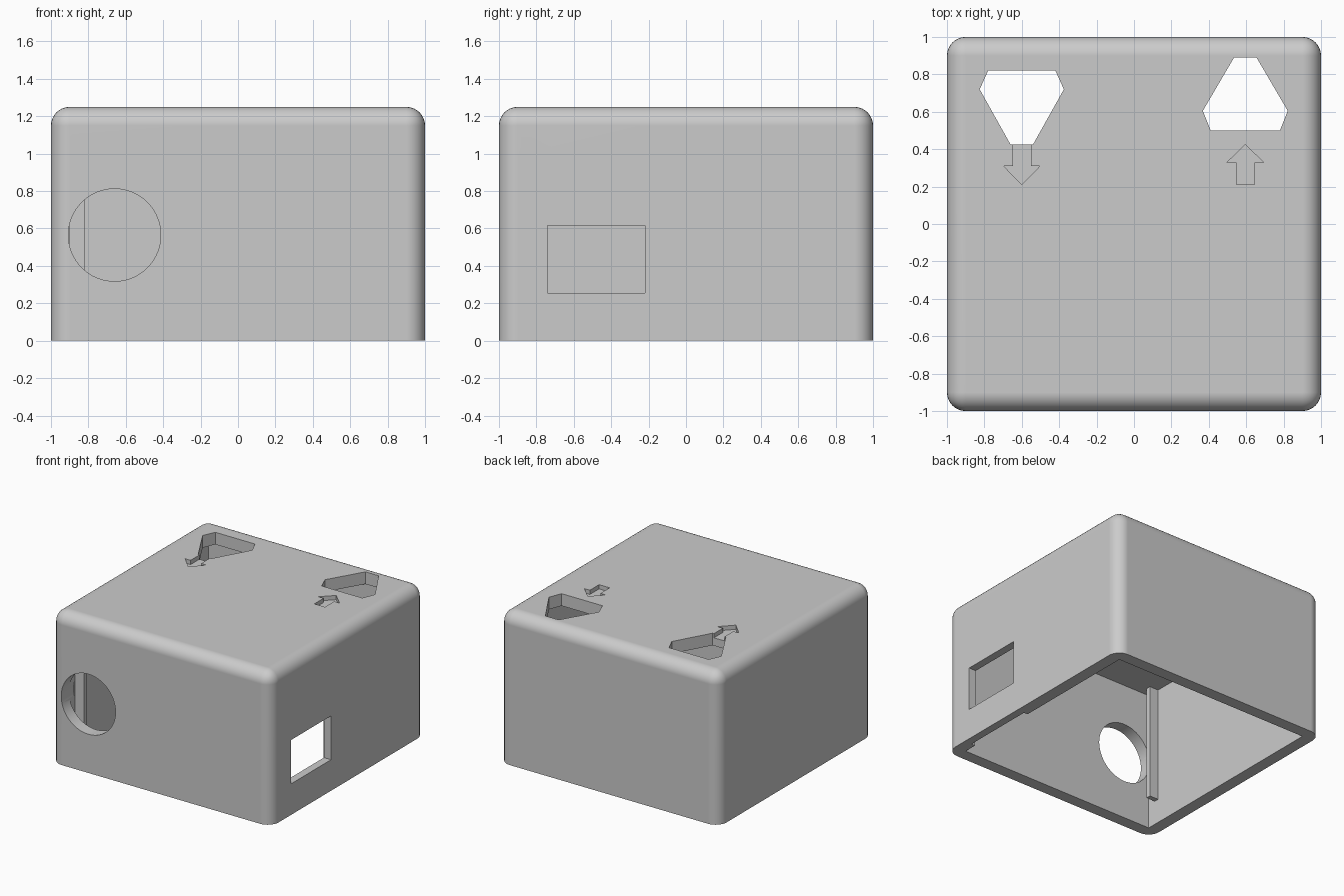
import bpy, bmesh, math
from mathutils import Matrix

cube = bpy.data.objects.get("Cube")
if cube:
    bpy.data.objects.remove(cube, do_unlink=True)

HEIGHT, WALL, RADIUS = 1.25, 0.1, 0.1

grey = bpy.data.materials.new("plain_grey")
grey.use_nodes = True
grey.diffuse_color = (0.6, 0.6, 0.6, 1)
grey.node_tree.nodes["Principled BSDF"].inputs["Base Color"].default_value = (0.6, 0.6, 0.6, 1)


def finish(name, bm):
    bmesh.ops.recalc_face_normals(bm, faces=bm.faces)
    mesh = bpy.data.meshes.new(name)
    bm.to_mesh(mesh)
    bm.free()
    mesh.materials.append(grey)
    obj = bpy.data.objects.new(name, mesh)
    bpy.context.collection.objects.link(obj)
    return obj


def box_mesh(low, high):
    bm = bmesh.new()
    bmesh.ops.create_cube(bm, size=1)
    for v in bm.verts:
        v.co = [lo + (c + 0.5) * (hi - lo) for c, lo, hi in zip(v.co, low, high)]
    return bm


def box(name, low, high):
    return finish(name, box_mesh(low, high))


def prism(name, outline, bottom, top):
    bm = bmesh.new()
    face = bm.faces.new([bm.verts.new((x, y, bottom)) for x, y in outline])
    ext = bmesh.ops.extrude_face_region(bm, geom=[face])
    for g in ext["geom"]:
        if isinstance(g, bmesh.types.BMVert):
            g.co.z = top
    return finish(name, bm)


def cut(target, cutter):
    cutter.hide_render = True
    mod = target.modifiers.new("cut", "BOOLEAN")
    mod.operation, mod.solver, mod.object = "DIFFERENCE", "EXACT", cutter
    bpy.context.view_layer.objects.active = target
    bpy.ops.object.modifier_apply(modifier=mod.name)
    bpy.data.objects.remove(cutter, do_unlink=True)


def mirrored(half, cx):
    # full outline from its right half, listed from top to bottom
    return [(cx + x, y) for x, y in half] + [(cx - x, y) for x, y in reversed(half) if x > 0]


# Shell with rounded sides and top, square at the base
bm = box_mesh((-1, -1, 0), (1, 1, HEIGHT))
edges = [e for e in bm.edges if max(v.co.z for v in e.verts) > 0.1]
bmesh.ops.bevel(bm, geom=edges, offset=RADIUS, segments=8, profile=0.5, affect="EDGES")
shell = finish("cover_shell", bm)

# Open cavity underneath
inner = 1 - WALL
cut(shell, box("cavity", (-inner, -inner, -0.5), (inner, inner, HEIGHT - WALL)))

# Round port in the front wall
bm = bmesh.new()
bmesh.ops.create_cone(bm, cap_ends=True, segments=64, radius1=0.247, radius2=0.247, depth=0.3,
                      matrix=Matrix.Translation((-0.66, -0.99, 0.565)) @ Matrix.Rotation(math.pi / 2, 4, "X"))
cut(shell, finish("round_port", bm))

# Rectangular socket opening and the thinned wall behind it
cut(shell, box("socket_recess", (0.8, -0.79, -0.2), (0.935, -0.175, 0.67)))
cut(shell, box("socket_opening", (0.8, -0.74, 0.255), (1.2, -0.22, 0.615)))

# Flared holes through the top
hole_left = mirrored([(0.18, 0.82), (0.225, 0.72), (0.06, 0.425)], -0.6)
hole_right = mirrored([(0.06, 0.89), (0.227, 0.605), (0.185, 0.5)], 0.595)
for outline in (hole_left, hole_right):
    cut(shell, prism("top_hole", outline, HEIGHT - 0.3, HEIGHT + 0.2))

# Engraved direction arrows
arrow_down = mirrored([(0.048, 0.43), (0.048, 0.31), (0.097, 0.31), (0, 0.21)], -0.6)
arrow_up = mirrored([(0, 0.425), (0.097, 0.33), (0.048, 0.33), (0.048, 0.21)], 0.595)
for outline in (arrow_down, arrow_up):
    cut(shell, prism("arrow_groove", outline, HEIGHT - 0.035, HEIGHT + 0.2))

# Smooth rounded edges, crisp cuts
bpy.ops.object.select_all(action="DESELECT")
shell.select_set(True)
bpy.context.view_layer.objects.active = shell
bpy.ops.object.shade_smooth_by_angle(angle=math.radians(30))
weighted = shell.modifiers.new("even_shading", "WEIGHTED_NORMAL")
weighted.keep_sharp = True

# Guide rib inside the side wall
box("guide_rib", (-inner - 0.01, -0.83, 0.2), (-0.82, -0.79, HEIGHT - WALL + 0.01))
